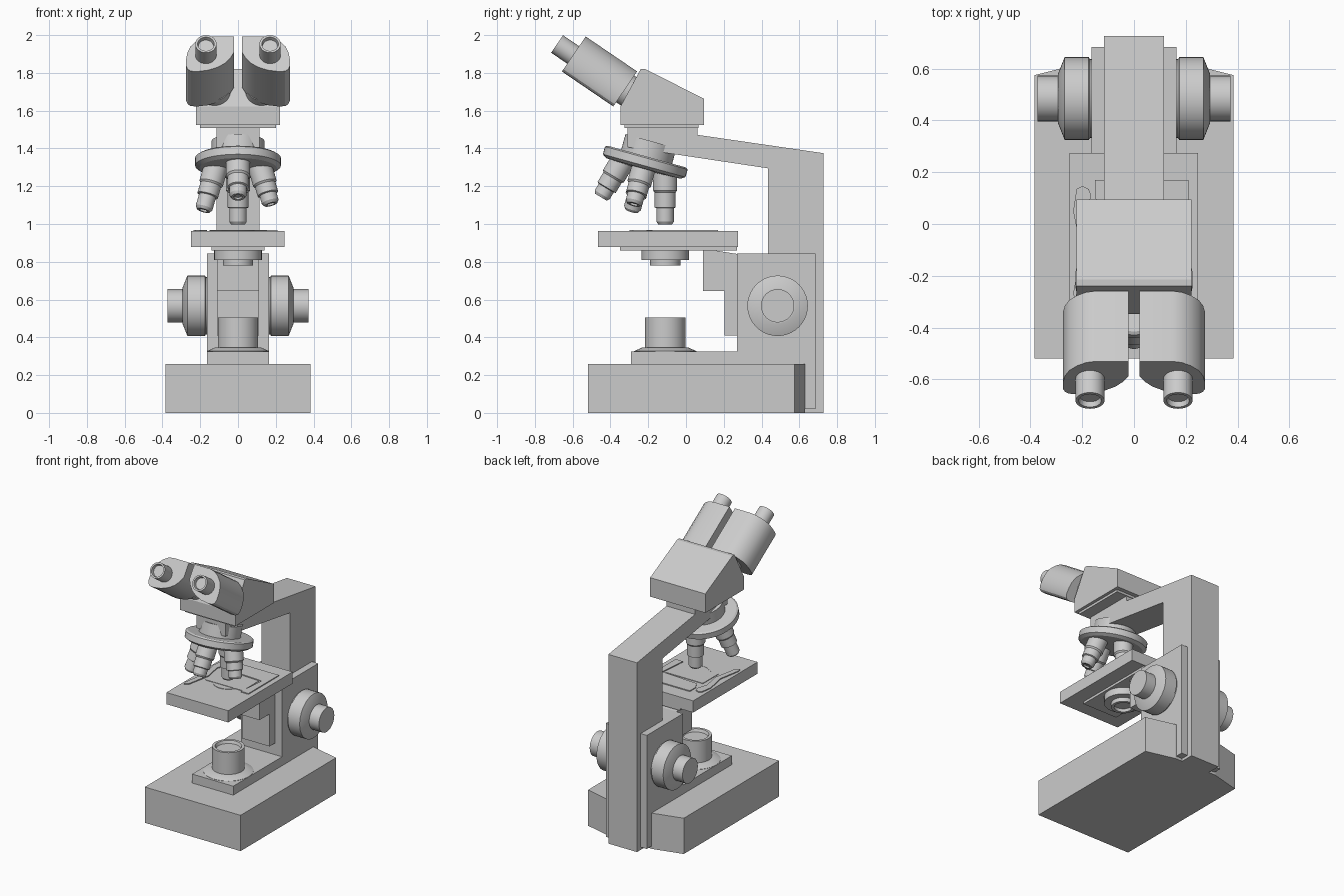
import bpy, bmesh, math
from mathutils import Vector, Matrix

if "Cube" in bpy.data.objects:
    bpy.data.objects.remove(bpy.data.objects["Cube"])


def finish(name, bm, smooth=False):
    bmesh.ops.remove_doubles(bm, verts=bm.verts, dist=1e-5)
    bmesh.ops.recalc_face_normals(bm, faces=bm.faces)
    me = bpy.data.meshes.new(name)
    bm.to_mesh(me)
    bm.free()
    ob = bpy.data.objects.new(name, me)
    bpy.context.collection.objects.link(ob)
    if smooth:
        bpy.ops.object.select_all(action='DESELECT')
        ob.select_set(True)
        bpy.context.view_layer.objects.active = ob
        bpy.ops.object.shade_smooth_by_angle(angle=math.radians(30))
    return ob


def extrude(name, pts, vec, smooth=False):
    """Closed 3D outline pushed along vec."""
    bm = bmesh.new()
    f = bm.faces.new([bm.verts.new(p) for p in pts])
    r = bmesh.ops.extrude_face_region(bm, geom=[f], use_keep_orig=True)
    vs = [v for v in r['geom'] if isinstance(v, bmesh.types.BMVert)]
    bmesh.ops.translate(bm, verts=vs, vec=vec)
    return finish(name, bm, smooth)


def side_profile(name, half, yz):
    return extrude(name, [(-half, y, z) for y, z in yz], (2 * half, 0, 0))


def slab(name, xy, z0, z1):
    return extrude(name, [(x, y, z0) for x, y in xy], (0, 0, z1 - z0))


def box(name, x0, x1, y0, y1, z0, z1):
    return slab(name, [(x0, y0), (x1, y0), (x1, y1), (x0, y1)], z0, z1)


def lathe(name, origin, axis, profile, seg=40):
    """Profile of (radius, distance along axis)."""
    bm = bmesh.new()
    vs = [bm.verts.new((r, 0, h)) for r, h in profile]
    es = [bm.edges.new(p) for p in zip(vs, vs[1:])]
    bmesh.ops.spin(bm, geom=vs + es, cent=(0, 0, 0), axis=(0, 0, 1),
                   angle=2 * math.pi, steps=seg)
    q = Vector(axis).to_track_quat('Z', 'Y').to_matrix().to_4x4()
    bm.transform(Matrix.Translation(origin) @ q)
    return finish(name, bm, True)


# Base with chamfered back corners, and the riser on top
slab("base", [(-.385, -.52), (.385, -.52), (.385, .575), (.17, .63),
              (-.17, .63), (-.385, .575)], 0, .26)
box("base_riser", -.165, .165, -.29, .28, .25, .325)

# Column and overhanging arm
side_profile("arm", .115, [(.727, 0), (.727, 1.375), (.06, 1.472), (.06, 1.52),
                           (-.31, 1.52), (-.31, 1.407), (.433, 1.295), (.433, 0)])
side_profile("focus_housing", .165, [(.27, .02), (.685, .02), (.685, .845), (.27, .845)])
side_profile("stage_bracket", .11, [(.28, .41), (.205, .41), (.205, .645),
                                    (.09, .645), (.09, .87), (.28, .84)])

# Illuminator
lathe("lamp", (0, -.11, 0), (0, 0, 1),
      [(0, .31), (.165, .31), (.165, .327), (.12, .347), (.107, .347), (.107, .505),
       (.088, .505), (.08, .485), (0, .485)])

# Focus knobs
for s, side in ((-1, "left"), (1, "right")):
    lathe("focus_knob_" + side, (0, .485, .567), (s, 0, 0),
          [(0, .15), (.152, .15), (.152, .17), (.16, .175), (.16, .268),
           (.095, .294), (.088, .294), (.088, .373), (0, .373)])

# Stage, condenser and slide holder
box("stage", -.25, .247, -.465, .275, .877, .962)
box("stage_underplate", -.14, .14, -.35, .27, .86, .88)
lathe("condenser", (0, -.11, 0), (0, 0, -1),
      [(0, -.87), (.126, -.87), (.126, -.81), (.08, -.81), (.08, -.78),
       (.06, -.78), (.055, -.8), (0, -.8)])
lathe("stage_aperture", (0, -.11, .96), (0, 0, 1),
      [(0, .003), (.09, .003), (.09, .005), (.1, .005), (.1, 0)])
box("glass_slide", -.15, .15, -.16, .02, .96, .966)
slab("slide_holder", [(-.15, .17), (.21, .17), (.21, -.18), (.15, -.18), (.17, .03),
                      (-.12, .05), (-.15, .1)], .96, .969)
slab("slide_clip", [(-.165, .11), (-.175, .135), (-.2, .147), (-.222, .135), (-.235, .05),
                    (-.205, -.1), (-.235, -.27), (-.225, -.3), (-.2, -.28),
                    (-.165, -.1), (-.19, .03)], .96, .969)

# Tilted nosepiece
TILT = math.radians(15.5)
down = Vector((0, -math.sin(TILT), -math.cos(TILT)))
hub = Vector((0, -.208, 1.357))
lathe("nosepiece", hub, down,
      [(0, -.085), (.14, -.085), (.14, 0), (.215, 0), (.227, .008), (.227, .05),
       (.205, .065), (0, .075)], 48)

# Four objectives flaring out from the nosepiece
fwd = Vector((0, -math.cos(TILT), math.sin(TILT)))
right = Vector((1, 0, 0))
for name, radial, body, length in (("back", -fwd, .18, .27), ("front", fwd, .16, .22),
                                   ("left", -right, .16, .245), ("right", right, .15, .21)):
    start = hub + down * .06 + radial * .118
    lathe("objective_" + name, start, down * math.cos(TILT) + radial * math.sin(TILT),
          [(0, -.02), (.064, -.02), (.064, .09), (.056, .1), (.056, body), (.046, body + .004),
           (.046, length - .015), (.036, length), (.022, length), (.02, length - .01),
           (0, length - .01)], 32)

# Viewing head
box("head_foot", -.2, .2, -.325, .065, 1.508, 1.54)
side_profile("head", .222, [(.095, 1.525), (.095, 1.663), (-.215, 1.82), (-.24, 1.82),
                            (-.347, 1.622), (-.347, 1.525)])

# Binocular tubes: D-like section swept along the viewing axis
axis = Vector((0, -.272, .185)).normalized()
up = Vector((0, axis.z, -axis.y))
rear = Vector((0, -.322, 1.715))
section = [(.022, .112), (.15, .112), (.185, .104), (.22, .082), (.25, .05), (.267, .012),
           (.274, -.03), (.274, -.078), (.266, -.098), (.25, -.11), (.215, -.112),
           (.16, -.104), (.11, -.086), (.07, -.06), (.04, -.025), (.022, .01)]
for s, side in ((-1, "left"), (1, "right")):
    extrude("tube_" + side, [rear + Vector((s * u, 0, 0)) + up * v for u, v in section],
            axis * .329, True)
    lathe("tube_joint_" + side, rear + Vector((s * .125, 0, 0)), axis,
          [(0, -.08), (.085, -.08), (.085, .02), (0, .02)])
    lathe("eyepiece_" + side, rear + Vector((s * .17, 0, 0)) + axis * .32 - up * .006, axis,
          [(0, 0), (.056, 0), (.056, .112), (.044, .112), (.04, .09), (0, .09)], 32)
